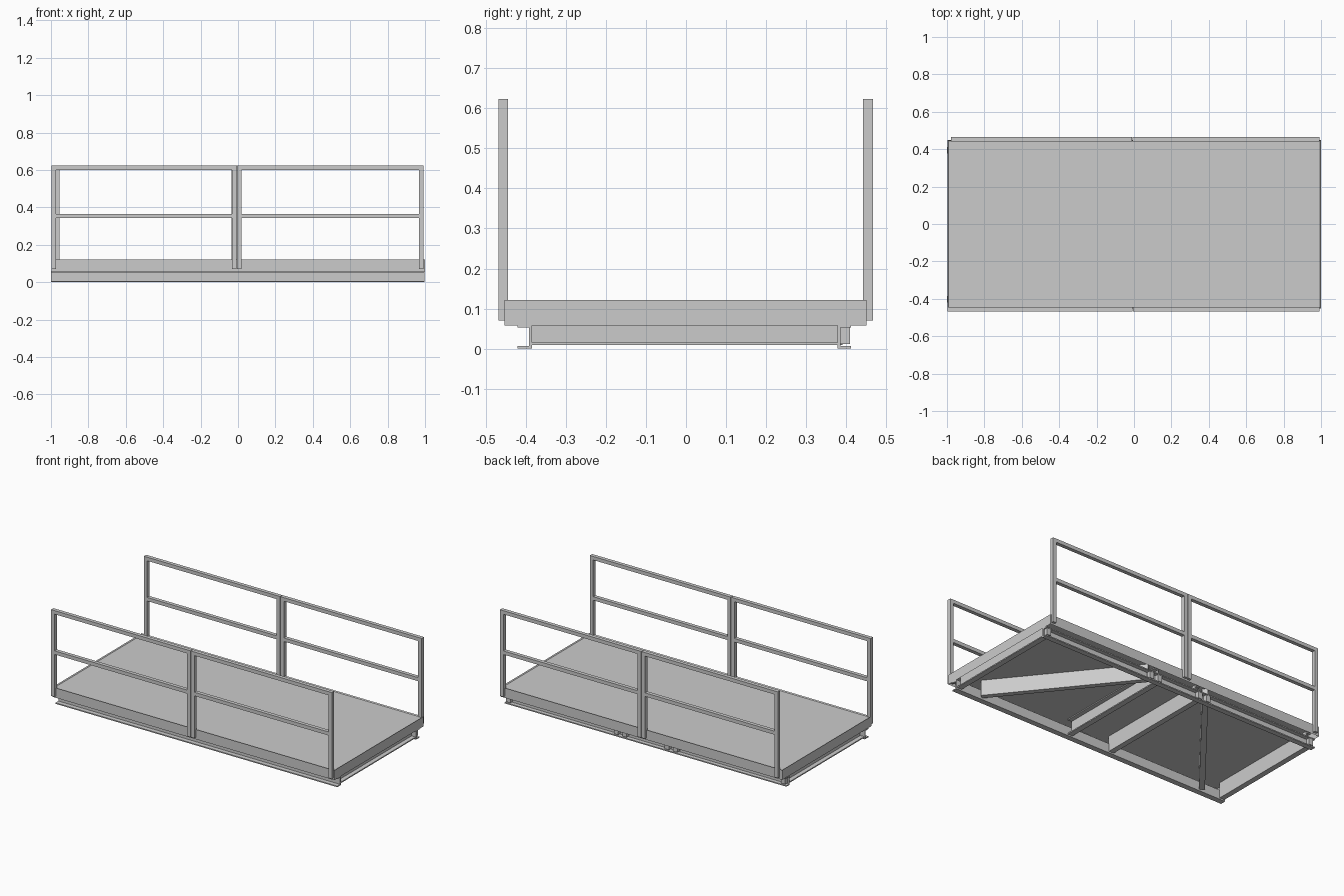
import bpy, bmesh
from mathutils import Vector

if "Cube" in bpy.data.objects:
    bpy.data.objects.remove(bpy.data.objects["Cube"])


def finish(name, bm):
    bmesh.ops.recalc_face_normals(bm, faces=bm.faces)
    me = bpy.data.meshes.new(name)
    bm.to_mesh(me)
    bm.free()
    ob = bpy.data.objects.new(name, me)
    bpy.context.collection.objects.link(ob)
    return ob


def add_box(bm, lo, hi):
    vs = bmesh.ops.create_cube(bm, size=1)["verts"]
    for v in vs:
        v.co = Vector([(a + b) / 2 + c * (b - a) for a, b, c in zip(lo, hi, v.co)])


def boxes(name, parts):
    bm = bmesh.new()
    for lo, hi in parts:
        add_box(bm, lo, hi)
    return finish(name, bm)


def extrude(name, a, b, prof, side):
    """Sweep a (sideways, z) profile straight from a to b (xy points)."""
    a, b = Vector((*a, 0)), Vector((*b, 0))
    d = (b - a).normalized()
    n = Vector((-d.y, d.x, 0)) * side
    bm = bmesh.new()
    ends = [[bm.verts.new(p + n * u + Vector((0, 0, z))) for u, z in prof] for p in (a, b)]
    bm.faces.new(ends[0])
    bm.faces.new(ends[1])
    for i in range(len(prof)):
        j = (i + 1) % len(prof)
        bm.faces.new((ends[0][i], ends[0][j], ends[1][j], ends[1][i]))
    return finish(name, bm)


def channel(z0, z1, depth, t=0.007):
    """C-section: web on the line, flanges to one side."""
    return [(0, z0), (depth, z0), (depth, z0 + t), (t, z0 + t),
            (t, z1 - t), (depth, z1 - t), (depth, z1), (0, z1)]


# Deck tray: thin floor, slightly raised rim, skirt open underneath
bm = bmesh.new()
add_box(bm, (-0.998, -0.453, 0.058), (1.0, 0.45, 0.121))
top = max(bm.faces, key=lambda f: f.calc_center_median().z)
bottom = min(bm.faces, key=lambda f: f.calc_center_median().z)
for face, dz in ((top, -0.006), (bottom, 0.05)):
    bmesh.ops.inset_region(bm, faces=[face], thickness=0.008)
    for v in face.verts:
        v.co.z += dz
finish("deck", bm)

# Long side channels, flanges facing outwards
extrude("front_side_channel", (-1, -0.384), (0.998, -0.384), channel(0, 0.06, 0.036), -1)
extrude("back_side_channel", (-1, 0.378), (0.998, 0.378), channel(0, 0.06, 0.033), 1)

# Cross channels and diagonal braces, mirrored about the middle
Y0, Y1 = -0.386, 0.38
beam = channel(0.009, 0.109, 0.035)
tube = [(-0.017, 0.009), (0.017, 0.009), (0.017, 0.109), (-0.017, 0.109)]
for s, label in ((1, "right"), (-1, "left")):
    extrude(label + "_end_beam", (s * 0.96, Y0), (s * 0.96, Y1), beam, -s)
    extrude(label + "_middle_beam", (s * 0.135, Y0), (s * 0.135, Y1), beam, -s)
    extrude(label + "_diagonal_brace", (s * 0.82, -0.375), (s * 0.21, Y1), tube, 1)

# Small blocks inside the back channel, at each cross beam
boxes("back_channel_blocks",
      [((x - 0.015, 0.384, 0.012), (x + 0.015, 0.409, 0.054))
       for x in (-0.975, -0.21, -0.15, 0.15, 0.21, 0.975)])


# Railing panel: two posts, top rail, middle rail
def railing(name, x0, x1, y0, y1, w=0.024):
    boxes(name, [
        ((x0, y0, 0.07), (x0 + w, y1, 0.6)),
        ((x1 - w, y0, 0.07), (x1, y1, 0.6)),
        ((x0, y0, 0.6), (x1, y1, 0.623)),
        ((x0 + w, y0, 0.342), (x1 - w, y1, 0.365)),
    ])


railing("front_left_railing", -0.998, -0.009, -0.468, -0.444)
railing("front_right_railing", -0.006, 0.993, -0.468, -0.444)
railing("back_left_railing", -0.978, -0.012, 0.442, 0.466)
railing("back_right_railing", -0.008, 0.993, 0.442, 0.466)
